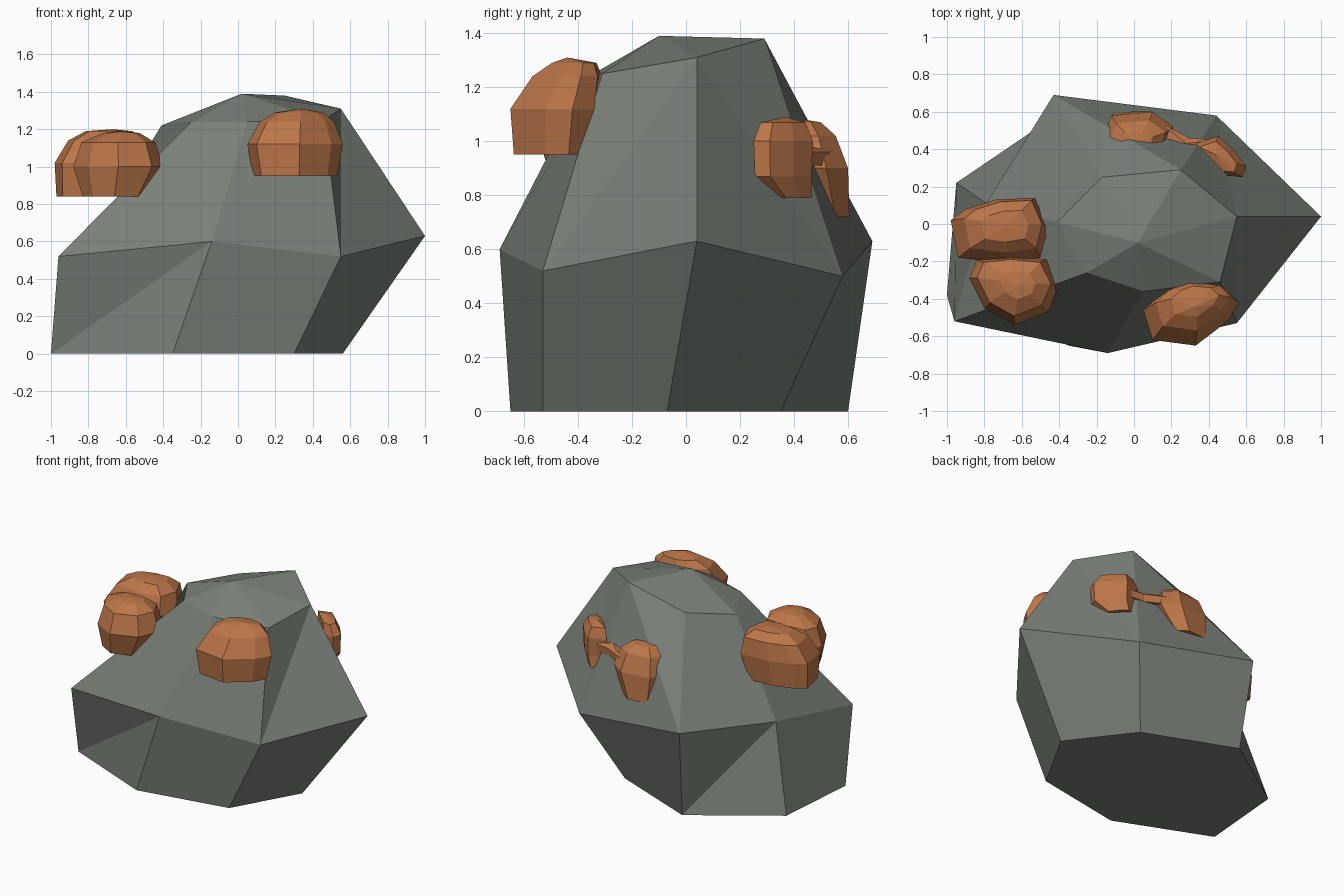
import bpy, bmesh
from mathutils import Vector

cube = bpy.data.objects.get("Cube")
if cube:
    bpy.data.objects.remove(cube, do_unlink=True)


def make_material(name, color):
    mat = bpy.data.materials.new(name)
    mat.use_nodes = True
    mat.diffuse_color = color
    mat.node_tree.nodes["Principled BSDF"].inputs["Base Color"].default_value = color
    return mat


STONE = make_material("grey stone", (0.19, 0.215, 0.185, 1))
ORE = make_material("copper ore", (0.50, 0.18, 0.066, 1))


def loft(name, rings, peak, material, splits=None):
    """Skin rings of equal length; splits says which diagonal cuts each quad."""
    bm = bmesh.new()
    loops = [[bm.verts.new(p) for p in ring] for ring in rings]
    n = len(loops[0])
    bm.faces.new(loops[0][::-1])
    for level, (low, high) in enumerate(zip(loops, loops[1:])):
        for i in range(n):
            j = (i + 1) % n
            cut = splits[level][i] if splits else "-"
            if cut == "/":
                bm.faces.new((low[i], low[j], high[j]))
                bm.faces.new((low[i], high[j], high[i]))
            elif cut == "\\":
                bm.faces.new((low[i], low[j], high[i]))
                bm.faces.new((low[j], high[j], high[i]))
            else:
                bm.faces.new((low[i], low[j], high[j], high[i]))
    # Fan up to the peak
    top = bm.verts.new(peak)
    for i in range(n):
        bm.faces.new((loops[-1][i], loops[-1][(i + 1) % n], top))
    bmesh.ops.recalc_face_normals(bm, faces=bm.faces)
    mesh = bpy.data.meshes.new(name)
    bm.to_mesh(mesh)
    bm.free()
    mesh.materials.append(material)
    obj = bpy.data.objects.new(name, mesh)
    bpy.context.collection.objects.link(obj)
    return obj


def nugget(name, outline, levels, peak):
    """Faceted lump: one plan outline, scaled and shifted at each height."""
    pts = [Vector(p) for p in outline]
    mid = sum(pts, Vector((0, 0))) / len(pts)
    rings = []
    for z, scale, dx, dy in levels:
        ring = [mid + (p - mid) * scale + Vector((dx, dy)) for p in pts]
        rings.append([(p.x, p.y, z) for p in ring])
    return loft(name, rings, peak, ORE)


# Boulder: base, waist and shoulder rings with a low peak
base = [(-1, -.38, 0), (-.35, -.65, 0), (.3, -.53, 0), (.56, -.07, 0),
        (.24, .35, 0), (-.39, .6, 0), (-.95, .22, 0)]
waist = [(-.96, -.52, .52), (-.14, -.69, .6), (.55, -.53, .52), (1, .04, .63),
         (.44, .58, .5), (-.43, .69, .63), (-.79, .11, .59)]
shoulder = [(-.25, -.26, 1.24), (.05, -.36, 1.24), (.46, -.31, 1.25),
            (.55, .04, 1.31), (.25, .29, 1.38), (-.17, .25, 1.26),
            (-.41, .01, 1.22)]
loft("boulder", [base, waist, shoulder], (.02, -.1, 1.39), STONE,
     ["/----/-", "--/\\\\--"])

# Ore lump on the front
nugget("front_ore",
       [(.05, -.46), (.1, -.62), (.33, -.65), (.5, -.52), (.56, -.42),
        (.48, -.34), (.28, -.32), (.15, -.37)],
       [(.95, .88, 0, -.01), (1.12, 1, 0, 0), (1.24, .78, .01, .04),
        (1.29, .5, .02, .06)], (.33, -.44, 1.31))

# Pair of ore lumps on the side
nugget("side_ore_rear",
       [(-.98, .02), (-.94, -.18), (-.7, -.21), (-.5, -.18), (-.46, -.02),
        (-.53, .14), (-.74, .13), (-.9, .08)],
       [(.84, .85, -.03, 0), (1.02, 1, 0, 0), (1.14, .8, .02, .02),
        (1.19, .48, .03, .02)], (-.67, 0, 1.2))
nugget("side_ore_front",
       [(-.88, -.29), (-.8, -.45), (-.64, -.54), (-.46, -.47), (-.4, -.33),
        (-.47, -.19), (-.66, -.17), (-.84, -.19)],
       [(.84, .7, -.02, -.02), (1.0, 1, 0, 0), (1.13, .82, 0, .01),
        (1.18, .4, .02, .01)], (-.62, -.33, 1.19))

# Pair of ore lumps on the back, joined by a thin neck
nugget("back_ore_large",
       [(-.17, .47), (-.12, .58), (.1, .6), (.21, .52), (.18, .42),
        (0, .34), (-.14, .37)],
       [(.72, .65, -.03, .05), (.9, 1, 0, 0), (1.02, .8, 0, -.02),
        (1.07, .45, 0, -.03)], (0, .44, 1.08))
nugget("back_ore_small",
       [(.33, .43), (.38, .38), (.5, .26), (.58, .25), (.6, .31),
        (.53, .4), (.45, .47)],
       [(.79, .6, -.03, .04), (.87, .95, 0, 0), (1.0, 1, 0, 0),
        (1.07, .75, -.02, 0)], (.44, .37, 1.09))
nugget("back_ore_neck",
       [(.14, .54), (.13, .44), (.3, .38), (.42, .38), (.42, .45), (.3, .46)],
       [(.91, .8, 0, 0), (.96, 1, 0, 0)], (.28, .43, .99))
